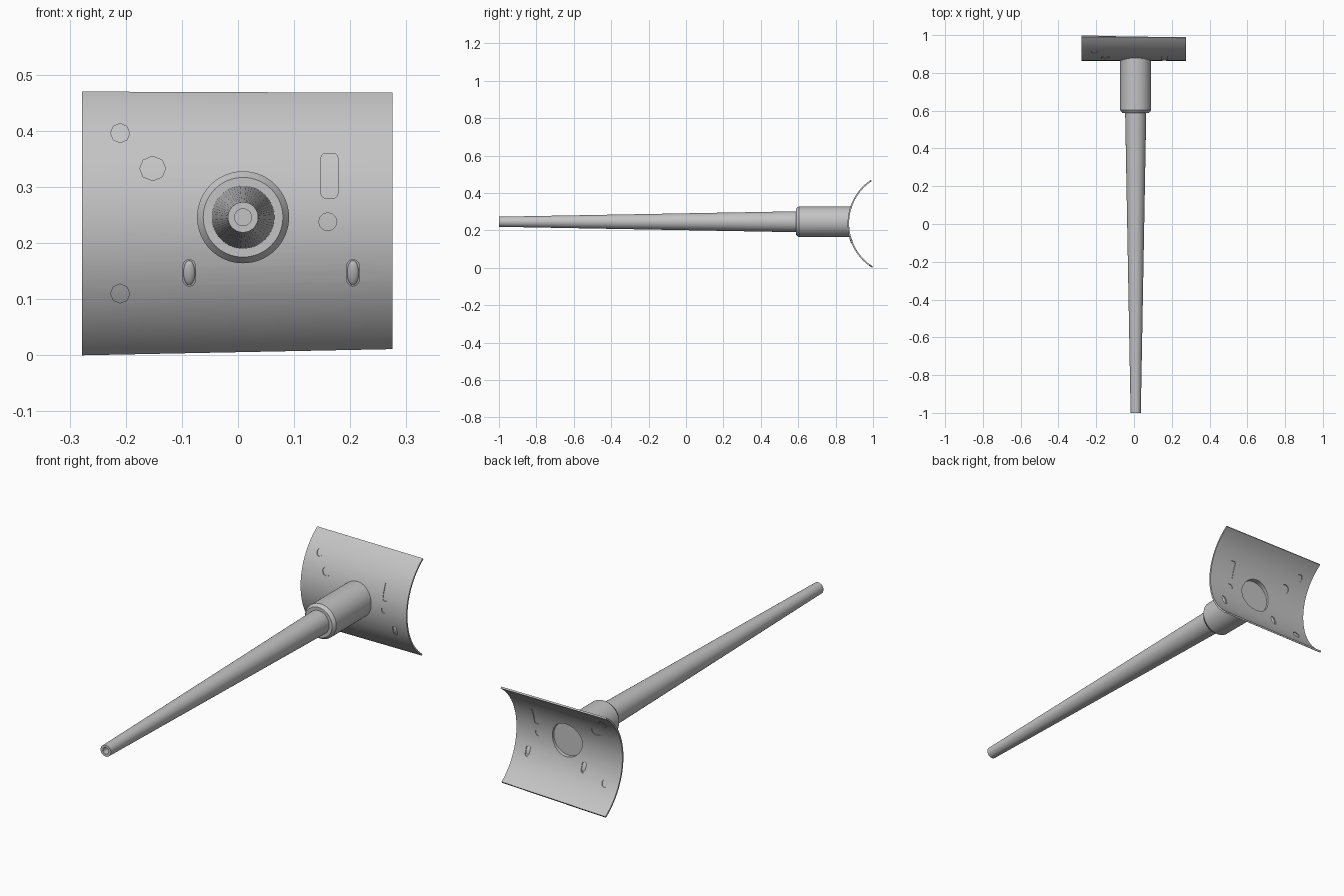
import bpy, bmesh, math
from mathutils import Matrix, Vector

if "Cube" in bpy.data.objects:
    bpy.data.objects.remove(bpy.data.objects["Cube"])

CX, CZ = 0.009, 0.246          # axis of the barrel
RO, RI = 0.28, 0.272           # plate radii
PY, PZ = 1.144, 0.237          # plate axis

grey = bpy.data.materials.new("grey")
grey.diffuse_color = (0.55, 0.55, 0.55, 1)
grey.use_nodes = True
grey.node_tree.nodes["Principled BSDF"].inputs["Base Color"].default_value = grey.diffuse_color


def make(name, bm):
    bmesh.ops.recalc_face_normals(bm, faces=bm.faces[:])
    me = bpy.data.meshes.new(name)
    bm.to_mesh(me)
    bm.free()
    ob = bpy.data.objects.new(name, me)
    bpy.context.collection.objects.link(ob)
    me.materials.append(grey)
    return ob


def select(ob):
    bpy.ops.object.select_all(action='DESELECT')
    ob.select_set(True)
    bpy.context.view_layer.objects.active = ob


def smooth(ob):
    select(ob)
    bpy.ops.object.shade_smooth_by_angle(angle=math.radians(30))


def cut(ob, cutter):
    select(ob)
    m = ob.modifiers.new("cut", 'BOOLEAN')
    m.operation, m.solver, m.object = 'DIFFERENCE', 'EXACT', cutter
    bpy.ops.object.modifier_apply(modifier=m.name)


def lathe(name, profile, n=64):
    """Closed (radius, y) profile turned about the barrel axis."""
    bm = bmesh.new()
    rings = []
    for r, y in profile:
        if r == 0:
            rings.append([bm.verts.new((CX, y, CZ))] * n)
        else:
            rings.append([bm.verts.new((CX + r * math.cos(2 * math.pi * i / n), y,
                                        CZ + r * math.sin(2 * math.pi * i / n))) for i in range(n)])
    for a, b in zip(rings, rings[1:]):
        for i in range(n):
            j = (i + 1) % n
            bm.faces.new(list(dict.fromkeys((a[i], a[j], b[j], b[i]))))
    return make(name, bm)


def arc_plate(name, ro, ri, inset=0.0, n=48):
    """Curved plate whose lower edge rises slightly to the right."""
    bm = bmesh.new()
    rows = []
    for x, z0, z1 in ((-0.278 + inset, 0.0, 0.47), (0.275 - inset, 0.011, 0.468)):
        a0 = math.asin((z0 + inset - PZ) / RO)
        a1 = math.asin((z1 - inset - PZ) / RO)
        for r in (ro, ri):
            rows.append([bm.verts.new((x, PY - r * math.cos(a0 + (a1 - a0) * i / n),
                                       PZ + r * math.sin(a0 + (a1 - a0) * i / n))) for i in range(n + 1)])
    lo, li, r_o, r_i = rows
    for a, b in ((lo, r_o), (r_o, r_i), (r_i, li), (li, lo)):
        for i in range(n):
            bm.faces.new((a[i], a[i + 1], b[i + 1], b[i]))
    for i in (0, n):
        bm.faces.new((lo[i], r_o[i], r_i[i], li[i]))
    return make(name, bm)


def slot_prism(name, x, z, w, h, r, n):
    """Rounded slot (a circle when w = h = 2r) extruded along y."""
    bm = bmesh.new()
    pts = []
    for k in range(4):
        sx, sz = (1, -1, -1, 1)[k], (1, 1, -1, -1)[k]
        for i in range(n + 1):
            t = math.pi / 2 * (k + i / n)
            p = (x + sx * (w / 2 - r) + r * math.cos(t), z + sz * (h / 2 - r) + r * math.sin(t))
            if not pts or math.dist(p, pts[-1]) > 1e-5:
                pts.append(p)
    if math.dist(pts[0], pts[-1]) < 1e-5:
        pts.pop()
    f = bm.faces.new([bm.verts.new((px, 0.8, pz)) for px, pz in pts])
    ext = bmesh.ops.extrude_face_region(bm, geom=[f])["geom"]
    bmesh.ops.translate(bm, vec=(0, 0.3, 0), verts=[v for v in ext if isinstance(v, bmesh.types.BMVert)])
    ob = make(name, bm)
    ob.hide_render = True
    return ob


# Tapered hollow barrel
barrel = lathe("barrel", [(0, -0.8), (0.015, -0.8), (0.015, -1.0), (0.027, -1.0), (0.056, 0.6), (0, 0.6)])
# Sleeve with chamfered front and a shallow recess at the back
sleeve = lathe("sleeve", [(0, 0.588), (0.071, 0.588), (0.082, 0.603), (0.082, 0.92),
                          (0.078, 0.92), (0.078, 0.862), (0, 0.862)])
# Curved mounting plate and the thin skin closing its small recesses
plate = arc_plate("mounting_plate", RO, RI)
skin = arc_plate("recess_floor", RO - 0.003, RI + 0.003, 0.005)

# Trim the sleeve to the inner curve of the plate
bm = bmesh.new()
bmesh.ops.create_cone(bm, cap_ends=True, segments=128, radius1=RI, radius2=RI, depth=1,
                      matrix=Matrix.Translation((0, PY, PZ)) @ Matrix.Rotation(math.pi / 2, 4, 'Y'))
trim = make("trim_cutter", bm)
trim.hide_render = True
cut(sleeve, trim)

# Central opening
bore = slot_prism("bore_cutter", CX, CZ, 0.16, 0.16, 0.08, 16)
cut(plate, bore)
cut(skin, bore)

# Small holes and slots: x, z, width, height, corner radius, corner steps
helpers = [trim, bore]
for x, z, w, h, r, n in ((-0.21, 0.396, 0.034, 0.034, 0.017, 2),
                         (-0.21, 0.11, 0.034, 0.034, 0.017, 2),
                         (-0.152, 0.333, 0.046, 0.042, 0.021, 2),
                         (0.16, 0.238, 0.032, 0.032, 0.016, 3),
                         (0.163, 0.32, 0.03, 0.08, 0.008, 3),
                         (-0.087, 0.147, 0.022, 0.047, 0.011, 5),
                         (0.205, 0.147, 0.022, 0.047, 0.011, 5)):
    c = slot_prism("hole_cutter", x, z, w, h, r, n)
    cut(plate, c)
    helpers.append(c)

# Low rounded tabs in the two lower slots
tabs = []
for x in (-0.087, 0.205):
    z = 0.147
    d = Vector((0, -math.sqrt(RO ** 2 - (z - PZ) ** 2), z - PZ))
    bm = bmesh.new()
    bmesh.ops.create_uvsphere(bm, u_segments=20, v_segments=12, radius=1, matrix=Matrix.Translation(
        (x, PY + d.y + 0.004, z)) @ Matrix.Rotation(math.asin((PZ - z) / RO), 4, 'X')
        @ Matrix.Diagonal((0.0105, 0.006, 0.023, 1)))
    tabs.append(make("slot_tab", bm))

for h in helpers:
    bpy.data.objects.remove(h)
for ob in [barrel, sleeve, plate, skin] + tabs:
    smooth(ob)
